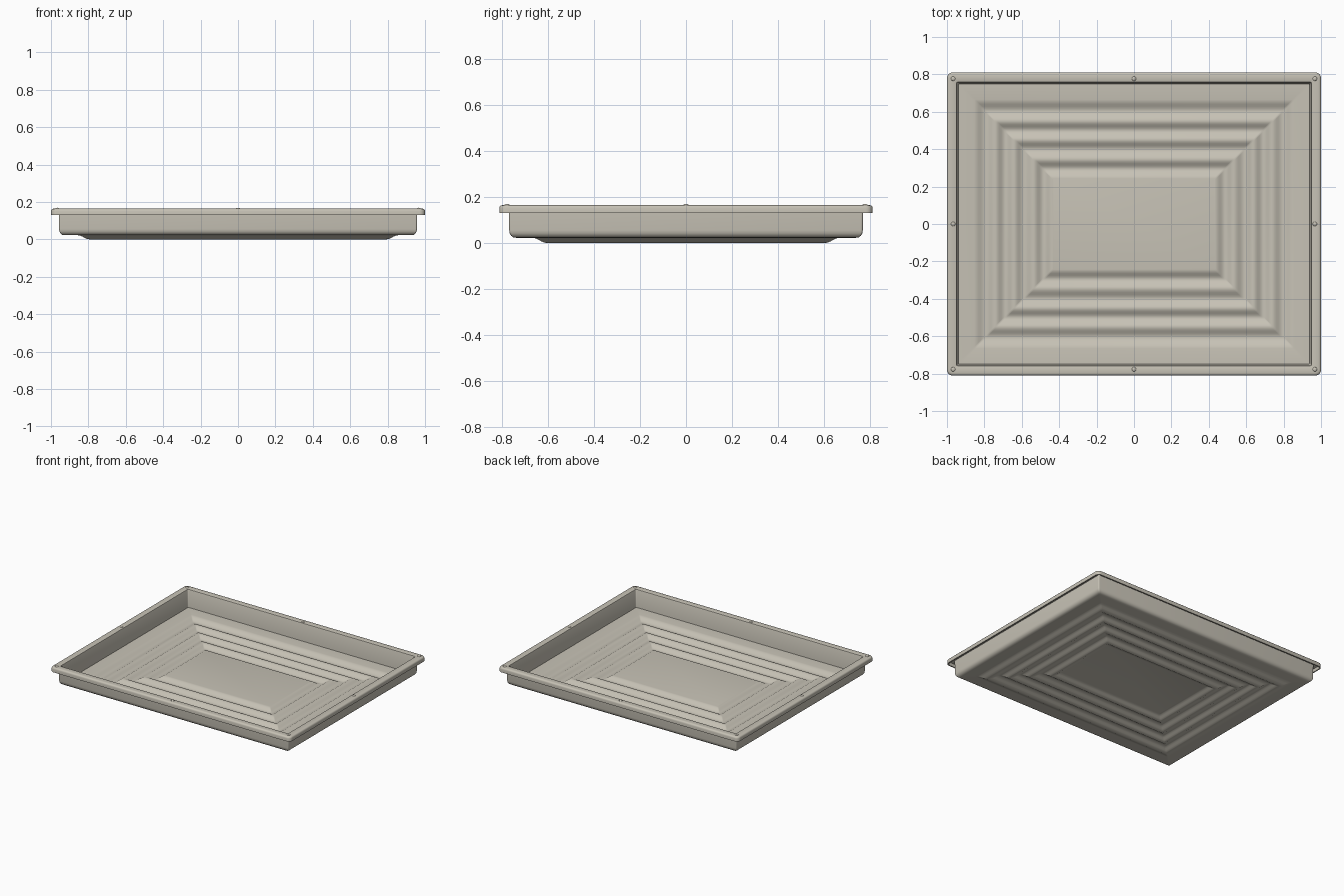
import bpy, bmesh, math

if "Cube" in bpy.data.objects:
    bpy.data.objects.remove(bpy.data.objects["Cube"])

HX, HY = 1.0, 0.81          # outer half sizes
THICK = 0.01                # floor thickness

beige = bpy.data.materials.new("warm_grey_plastic")
beige.diffuse_color = (0.57, 0.54, 0.465, 1)
beige.use_nodes = True
beige.node_tree.nodes["Principled BSDF"].inputs["Base Color"].default_value = beige.diffuse_color


def finish(obj, angle):
    obj.data.materials.append(beige)
    bpy.ops.object.select_all(action='DESELECT')
    obj.select_set(True)
    bpy.context.view_layer.objects.active = obj
    bpy.ops.object.shade_smooth_by_angle(angle=math.radians(angle))


def rounded_rect(d, r, seg=5):
    """Rounded rectangle inset by d from the outer edge, as xy points."""
    pts = []
    for k, (sx, sy) in enumerate([(1, 1), (-1, 1), (-1, -1), (1, -1)]):
        cx, cy = sx * (HX - d - r), sy * (HY - d - r)
        for i in range(seg + 1):
            a = math.pi / 2 * (k + i / seg)
            pts.append((cx + r * math.cos(a), cy + r * math.sin(a)))
    return pts


# Corrugated floor: cosine slopes between alternating crests and troughs
nodes = [0.145, 0.205, 0.26, 0.31, 0.36, 0.41, 0.465, 0.515, 0.565]
HIGH, STEPS = 0.022, 5
floor = [(nodes[0], HIGH)]
for n, (a, b) in enumerate(zip(nodes, nodes[1:])):
    for i in range(1, STEPS + 1):
        t = i / STEPS
        c = 0.5 + 0.5 * math.cos(math.pi * t)
        floor.append((a + (b - a) * t, HIGH * (c if n % 2 == 0 else 1 - c)))

# Section: inside floor, wall, hollow rolled rim, outside wall, underside
inside = [(d, z + THICK) for d, z in reversed(floor)]
shell = [(0.061, 0.032), (0.053, 0.157), (0.051, 0.162), (0.047, 0.164),
         (0.014, 0.164), (0.006, 0.162), (0.002, 0.158), (0.0, 0.152),
         (0.0, 0.129), (0.008, 0.129), (0.008, 0.153), (0.042, 0.153),
         (0.043, 0.055), (0.045, 0.042), (0.051, 0.031), (0.061, 0.024),
         (0.075, HIGH)]
section = inside + shell + floor

bm = bmesh.new()
rings = []
for d, z in section:
    r = 0.03 - d * 0.5 if d < 0.04 else 0.008
    rings.append([bm.verts.new((x, y, z)) for x, y in rounded_rect(d, r)])
for a, b in zip(rings, rings[1:]):
    n = len(a)
    for i in range(n):
        j = (i + 1) % n
        bm.faces.new((a[i], b[i], b[j], a[j]))
bm.faces.new(rings[0])
bm.faces.new(list(reversed(rings[-1])))
bmesh.ops.recalc_face_normals(bm, faces=bm.faces)
mesh = bpy.data.meshes.new("tray")
bm.to_mesh(mesh)
bm.free()
tray = bpy.data.objects.new("tray", mesh)
bpy.context.collection.objects.link(tray)
finish(tray, 35)

# Small stacking bumps at the rim corners and side middles
for ix in (-1, 0, 1):
    for iy in (-1, 0, 1):
        if ix == 0 and iy == 0:
            continue
        bpy.ops.mesh.primitive_uv_sphere_add(
            segments=16, ring_count=8, radius=1,
            location=(ix * 0.967, iy * 0.777, 0.163))
        bump = bpy.context.object
        bump.name = "rim_bump"
        bump.scale = (0.012, 0.012, 0.006)
        finish(bump, 40)
